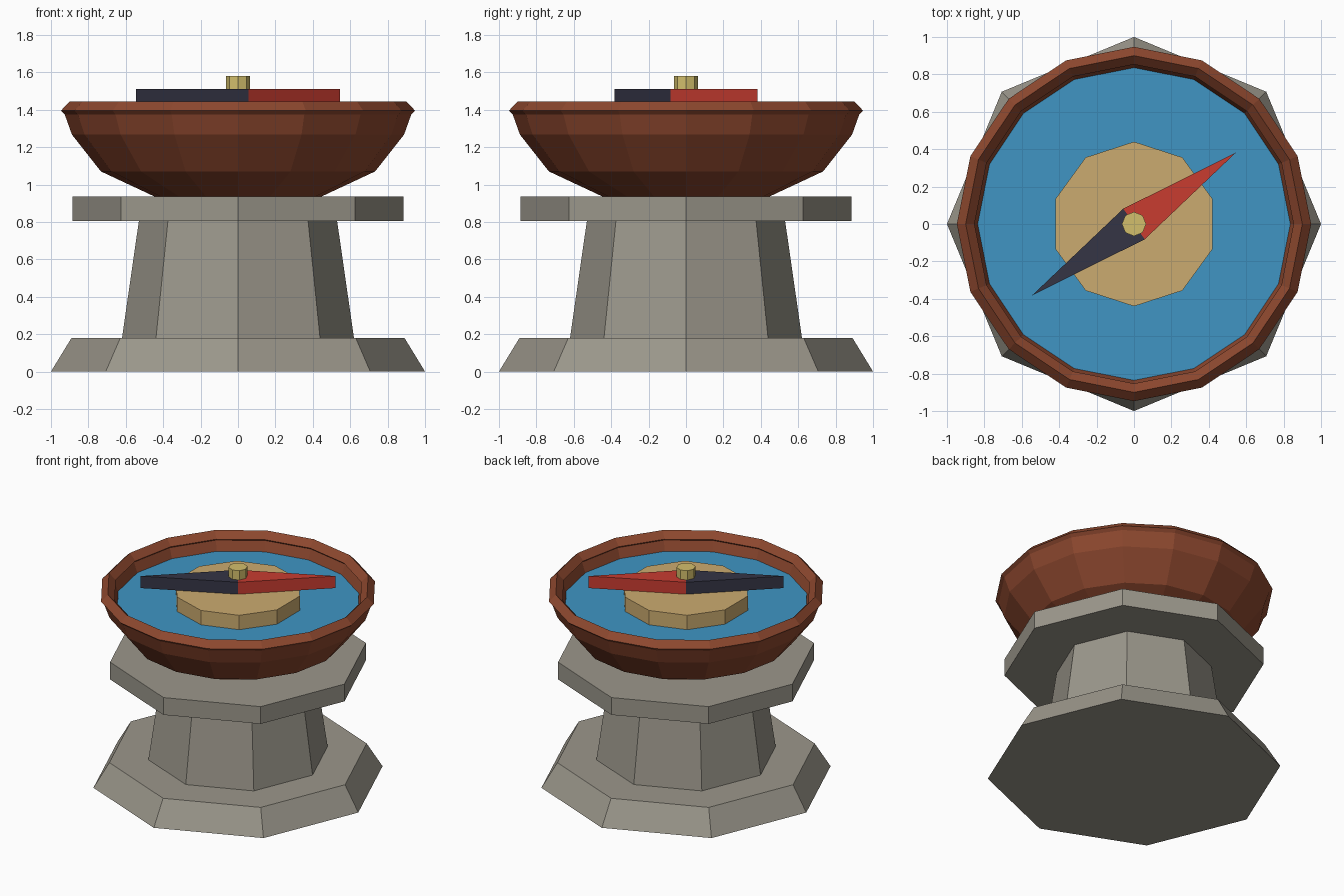
import bpy, bmesh
from math import cos, sin, pi, radians

if "Cube" in bpy.data.objects:
    bpy.data.objects.remove(bpy.data.objects["Cube"])


def material(name, rgb):
    m = bpy.data.materials.new(name)
    m.diffuse_color = (*rgb, 1)
    m.use_nodes = True
    m.node_tree.nodes["Principled BSDF"].inputs["Base Color"].default_value = m.diffuse_color
    return m


stone = material("stone", (0.33, 0.31, 0.26))
wood = material("wood", (0.27, 0.065, 0.028))
water_blue = material("water_blue", (0.05, 0.30, 0.55))
sand = material("sand", (0.60, 0.41, 0.16))
brass = material("brass", (0.65, 0.52, 0.15))
red = material("red", (0.58, 0.045, 0.03))
dark = material("dark", (0.035, 0.035, 0.06))


def finish(name, bm, mat):
    bmesh.ops.recalc_face_normals(bm, faces=bm.faces)
    me = bpy.data.meshes.new(name)
    bm.to_mesh(me)
    bm.free()
    me.materials.append(mat)
    ob = bpy.data.objects.new(name, me)
    bpy.context.collection.objects.link(ob)
    return ob


def lathe(name, profile, sides, mat, ring=False):
    """Spin (radius, z) points about z; cap both ends, or close the loop if ring."""
    bm = bmesh.new()
    loops = [[bm.verts.new((r * cos(pi / 2 + 2 * pi * i / sides),
                            r * sin(pi / 2 + 2 * pi * i / sides), z))
              for i in range(sides)] for r, z in profile]
    pairs = list(zip(loops, loops[1:]))
    if ring:
        pairs.append((loops[-1], loops[0]))
    else:
        bm.faces.new(loops[0])
        bm.faces.new(loops[-1])
    for a, b in pairs:
        for i in range(sides):
            j = (i + 1) % sides
            bm.faces.new((a[i], a[j], b[j], b[i]))
    return finish(name, bm, mat)


def needle_half(name, angle, mat):
    """Triangular prism pointing along the given angle."""
    bm = bmesh.new()
    base = bm.faces.new([bm.verts.new((x, y, 1.42))
                         for x, y in ((0.665, 0), (0, 0.1), (0, -0.1))])
    out = bmesh.ops.extrude_face_region(bm, geom=[base], use_keep_orig=True)
    top = [v for v in out["geom"] if isinstance(v, bmesh.types.BMVert)]
    bmesh.ops.translate(bm, verts=top, vec=(0, 0, 0.09))
    ob = finish(name, bm, mat)
    ob.rotation_euler.z = angle


# Octagonal stone stand
lathe("stone_base", [(1.0, 0), (0.89, 0.18)], 8, stone)
lathe("stone_column", [(0.62, 0.18), (0.53, 0.805)], 8, stone)
lathe("stone_slab", [(0.885, 0.805), (0.885, 0.935)], 8, stone)

# Wooden bowl with a diamond-section rim
lathe("bowl", [(0.44, 0.933), (0.733, 1.07), (0.888, 1.267), (0.93, 1.385),
               (0.865, 1.385), (0.834, 1.30)], 16, wood)
lathe("bowl_rim", [(0.947, 1.395), (0.90, 1.443), (0.853, 1.395), (0.90, 1.347)],
      16, wood, ring=True)

# Dial: water surface, raised boss, needle and pivot
lathe("water_surface", [(0.834, 1.28), (0.836, 1.312)], 16, water_blue)
lathe("dial_boss", [(0.44, 1.30), (0.44, 1.42)], 10, sand)
needle_half("needle_red", radians(35), red)
needle_half("needle_dark", radians(215), dark)
lathe("pivot_pin", [(0.065, 1.42), (0.065, 1.58)], 8, brass)
